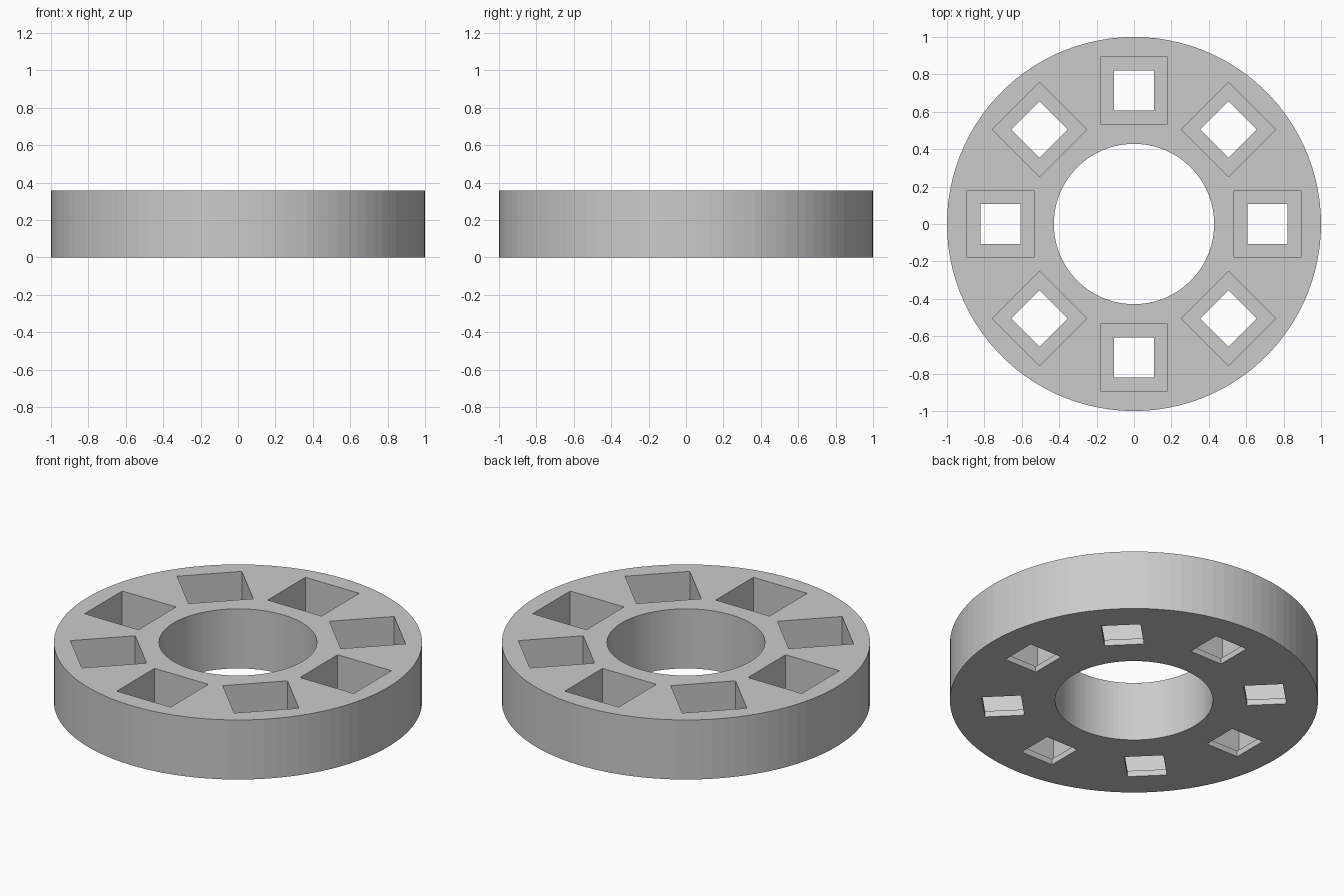
import bpy, math
from mathutils import Matrix

if "Cube" in bpy.data.objects:
    bpy.data.objects.remove(bpy.data.objects["Cube"], do_unlink=True)

UNIT = 1 / 14            # the ring is 14 units in radius
HEIGHT = 5 * UNIT
LIP = 0.5 * UNIT         # thickness of the ledge under each pocket
SEGMENTS = 100

grey = bpy.data.materials.new("light grey")
grey.use_nodes = True
colour = (0.6, 0.6, 0.6, 1)
grey.diffuse_color = colour
grey.node_tree.nodes["Principled BSDF"].inputs["Base Color"].default_value = colour


def cylinder(name, radius, bottom, top):
    bpy.ops.mesh.primitive_cylinder_add(vertices=SEGMENTS, radius=radius, depth=top - bottom,
                                        location=(0, 0, (top + bottom) / 2))
    ob = bpy.context.object
    ob.name = name
    ob.data.materials.append(grey)
    return ob


def box(name, angle, width, bottom, top):
    bpy.ops.mesh.primitive_cube_add(size=1)
    ob = bpy.context.object
    ob.name = name
    ob.data.transform(Matrix.Rotation(angle, 4, "Z")
                      @ Matrix.Translation((10 * UNIT, 0, (top + bottom) / 2))
                      @ Matrix.Diagonal((width, width, top - bottom, 1)))
    ob.data.materials.append(grey)
    return ob


def cut(target, cutter):
    cutter.hide_render = True
    mod = target.modifiers.new("cut", "BOOLEAN")
    mod.operation = "DIFFERENCE"
    mod.solver = "EXACT"
    mod.object = cutter
    bpy.context.view_layer.objects.active = target
    bpy.ops.object.modifier_apply(modifier=mod.name)
    bpy.data.objects.remove(cutter, do_unlink=True)


# Ring body with its central bore
ring = cylinder("ring", 1, 0, HEIGHT)
cut(ring, cylinder("bore_cutter", 6 * UNIT, -0.1, HEIGHT + 0.1))

# Eight square pockets, each with a smaller window through its floor
for i in range(8):
    angle = i * math.pi / 4
    cut(ring, box("pocket_cutter", angle, 5 * UNIT, LIP, HEIGHT + 0.1))
    cut(ring, box("window_cutter", angle, 3 * UNIT, -0.1, HEIGHT))
